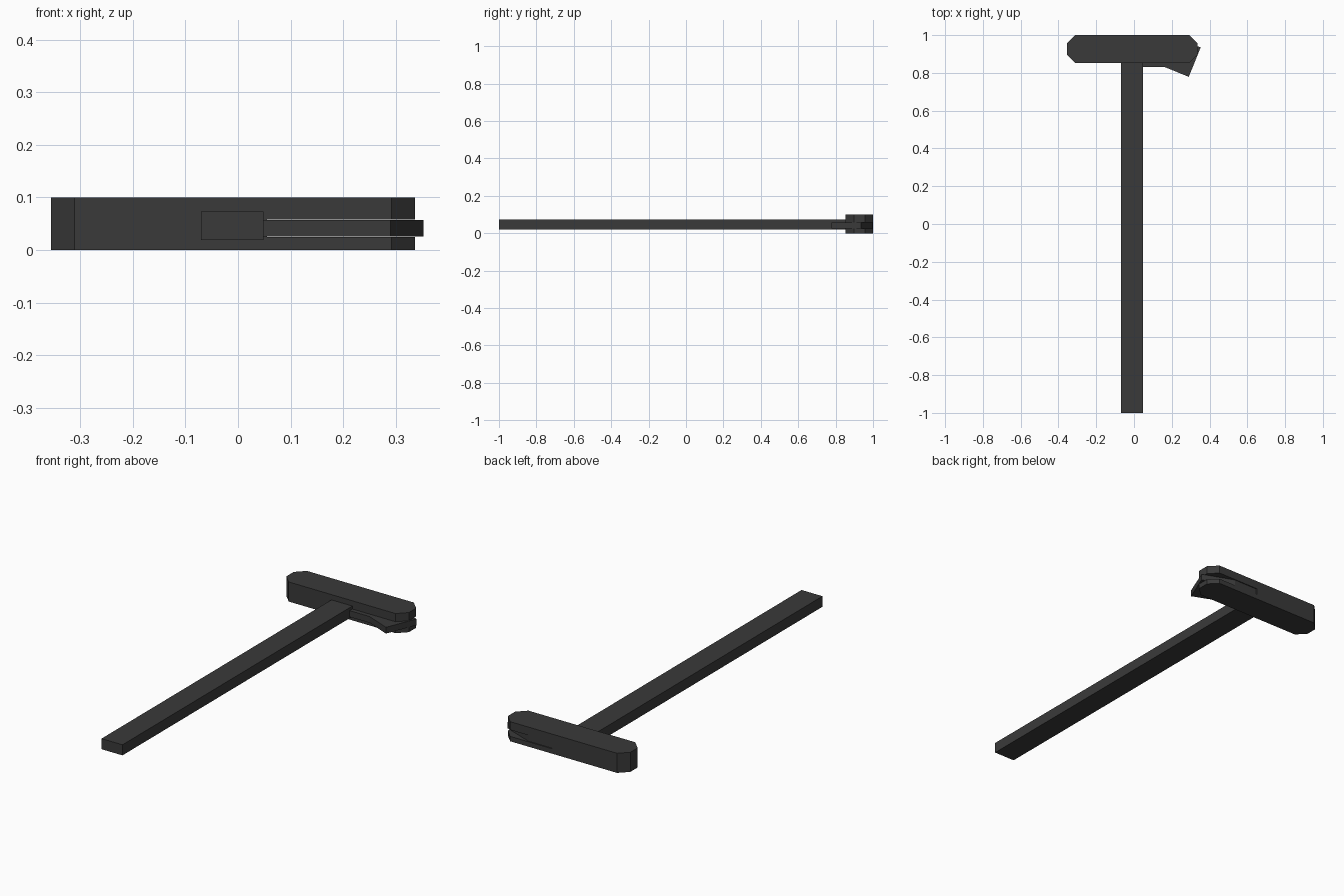
import bpy
import bmesh

cube = bpy.data.objects.get("Cube")
if cube:
    bpy.data.objects.remove(cube, do_unlink=True)

# Single dark grey finish
GREY = (0.042, 0.042, 0.042, 1.0)
dark_grey = bpy.data.materials.new("dark_grey")
dark_grey.use_nodes = True
dark_grey.diffuse_color = GREY
dark_grey.node_tree.nodes["Principled BSDF"].inputs["Base Color"].default_value = GREY


def slab(name, outline, z0, z1):
    """Extrude a plan outline (x, y) from z0 up to z1."""
    bm = bmesh.new()
    base = bm.faces.new([bm.verts.new((x, y, z0)) for x, y in outline])
    top = bmesh.ops.extrude_face_region(bm, geom=[base])["geom"]
    for v in top:
        if isinstance(v, bmesh.types.BMVert):
            v.co.z = z1
    bmesh.ops.recalc_face_normals(bm, faces=bm.faces)
    mesh = bpy.data.meshes.new(name)
    bm.to_mesh(mesh)
    bm.free()
    mesh.materials.append(dark_grey)
    obj = bpy.data.objects.new(name, mesh)
    bpy.context.collection.objects.link(obj)
    return obj


def rect(x0, x1, y0, y1):
    return [(x0, y0), (x1, y0), (x1, y1), (x0, y1)]


def chamfered(x0, x1, y0, y1, c):
    return [(x0 + c, y0), (x1 - c, y0), (x1, y0 + c), (x1, y1 - c),
            (x1 - c, y1), (x0 + c, y1), (x0, y1 - c), (x0, y0 + c)]


# Long bar
slab("bar", rect(-0.07, 0.048, -1.0, 0.86), 0.019, 0.073)

# Cross head with chamfered ends, slotted on its left half
head = slab("head", chamfered(-0.355, 0.336, 0.853, 1.0, 0.044), 0.0, 0.1)
cutter = slab("slot_cutter", rect(0.055, 0.5, 0.75, 1.1), 0.025, 0.058)
cutter.hide_render = True
cutter.hide_viewport = True
cut = head.modifiers.new("slot", "BOOLEAN")
cut.operation = "DIFFERENCE"
cut.solver = "EXACT"
cut.object = cutter

# Bent lever folded into the slot
slab("lever", [(0.04, 0.832), (0.16, 0.832), (0.29, 0.779), (0.353, 0.935),
               (0.192, 0.996), (0.056, 0.996), (0.056, 0.86), (0.04, 0.86)],
     0.0255, 0.0575)
